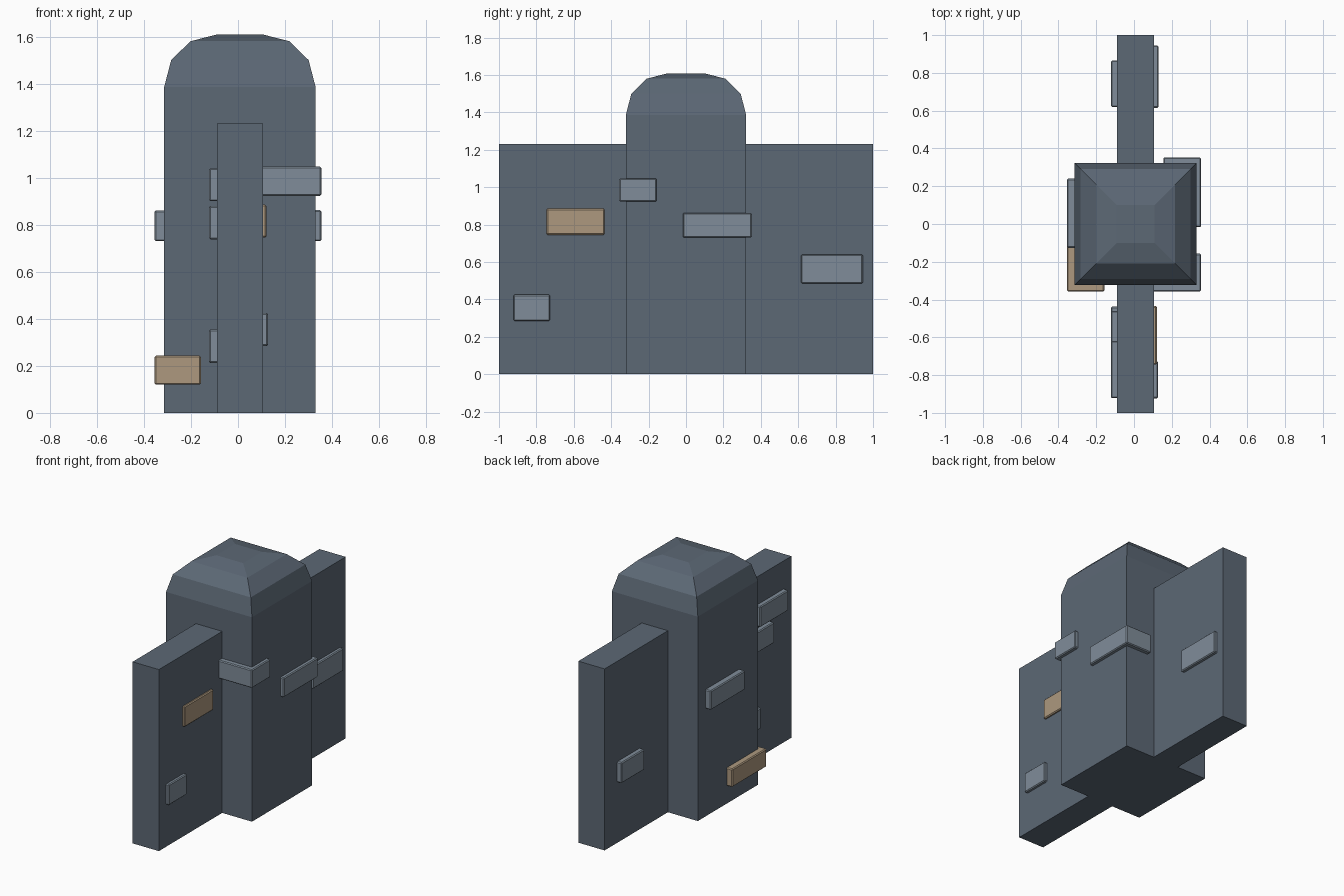
import bpy, bmesh

if "Cube" in bpy.data.objects:
    bpy.data.objects.remove(bpy.data.objects["Cube"])


def material(name, rgb):
    m = bpy.data.materials.new(name)
    m.diffuse_color = (*rgb, 1)
    m.use_nodes = True
    m.node_tree.nodes["Principled BSDF"].inputs["Base Color"].default_value = m.diffuse_color
    return m


STONE = material("dark_stone", (0.107, 0.138, 0.178))
LIGHT = material("light_brick", (0.215, 0.265, 0.320))
TAN = material("tan_brick", (0.418, 0.318, 0.212))


def finish(bm, name, mat):
    bmesh.ops.recalc_face_normals(bm, faces=bm.faces)
    me = bpy.data.meshes.new(name)
    bm.to_mesh(me)
    bm.free()
    me.materials.append(mat)
    ob = bpy.data.objects.new(name, me)
    bpy.context.collection.objects.link(ob)
    return ob


def box(name, xs, ys, zs, mat, bevel=0.0):
    bm = bmesh.new()
    bmesh.ops.create_cube(bm, size=1)
    for v in bm.verts:
        v.co = [r[0] if c < 0 else r[1] for r, c in zip((xs, ys, zs), v.co)]
    if bevel:
        bmesh.ops.bevel(bm, geom=bm.edges[:], offset=bevel, segments=1,
                        affect='EDGES', profile=0.5)
    return finish(bm, name, mat)


# Long thin wall
box("wall", (-0.09, 0.107), (-1, 1), (0, 1.23), STONE)

# Square pillar with a stepped, rounded cap: stacked square rings
bm = bmesh.new()
rings = []
for half, z in ((0.322, 0), (0.322, 1.385), (0.292, 1.5), (0.21, 1.58), (0.1, 1.608)):
    rings.append([bm.verts.new((0.008 + sx * half, sy * half, z))
                  for sx, sy in ((-1, -1), (1, -1), (1, 1), (-1, 1))])
for a, b in zip(rings, rings[1:]):
    for i in range(4):
        j = (i + 1) % 4
        bm.faces.new((a[i], a[j], b[j], b[i]))
bm.faces.new(rings[0][::-1])
bm.faces.new(rings[-1])
finish(bm, "pillar", STONE)

# Raised bricks on the pillar, mostly wrapping its corners
box("pillar_brick_front", (-0.01, 0.355), (-0.357, -0.157), (0.923, 1.047), LIGHT, 0.006)
box("pillar_brick_back", (0.155, 0.355), (-0.017, 0.352), (0.73, 0.862), LIGHT, 0.006)
box("pillar_brick_left", (-0.355, -0.155), (-0.126, 0.24), (0.73, 0.86), LIGHT, 0.006)
box("pillar_brick_tan", (-0.355, -0.157), (-0.357, 0.012), (0.12, 0.243), TAN, 0.006)

# Raised bricks on the wall: outer x, y range, z range, material
wall_bricks = [
    (0.121, (-0.745, -0.435), (0.745, 0.885), TAN),
    (0.128, (-0.923, -0.727), (0.285, 0.425), LIGHT),
    (0.130, (0.615, 0.945), (0.485, 0.64), LIGHT),
    (-0.123, (-0.922, -0.62), (0.9, 1.04), LIGHT),
    (-0.123, (-0.77, -0.46), (0.738, 0.88), LIGHT),
    (-0.123, (-0.63, -0.438), (0.212, 0.355), LIGHT),
    (-0.123, (0.62, 0.865), (0.41, 0.55), LIGHT),
]
for i, (x, ys, zs, mat) in enumerate(wall_bricks):
    box(f"wall_brick_{i + 1}", (min(x, 0.0), max(x, 0.0)), ys, zs, mat, 0.006)
